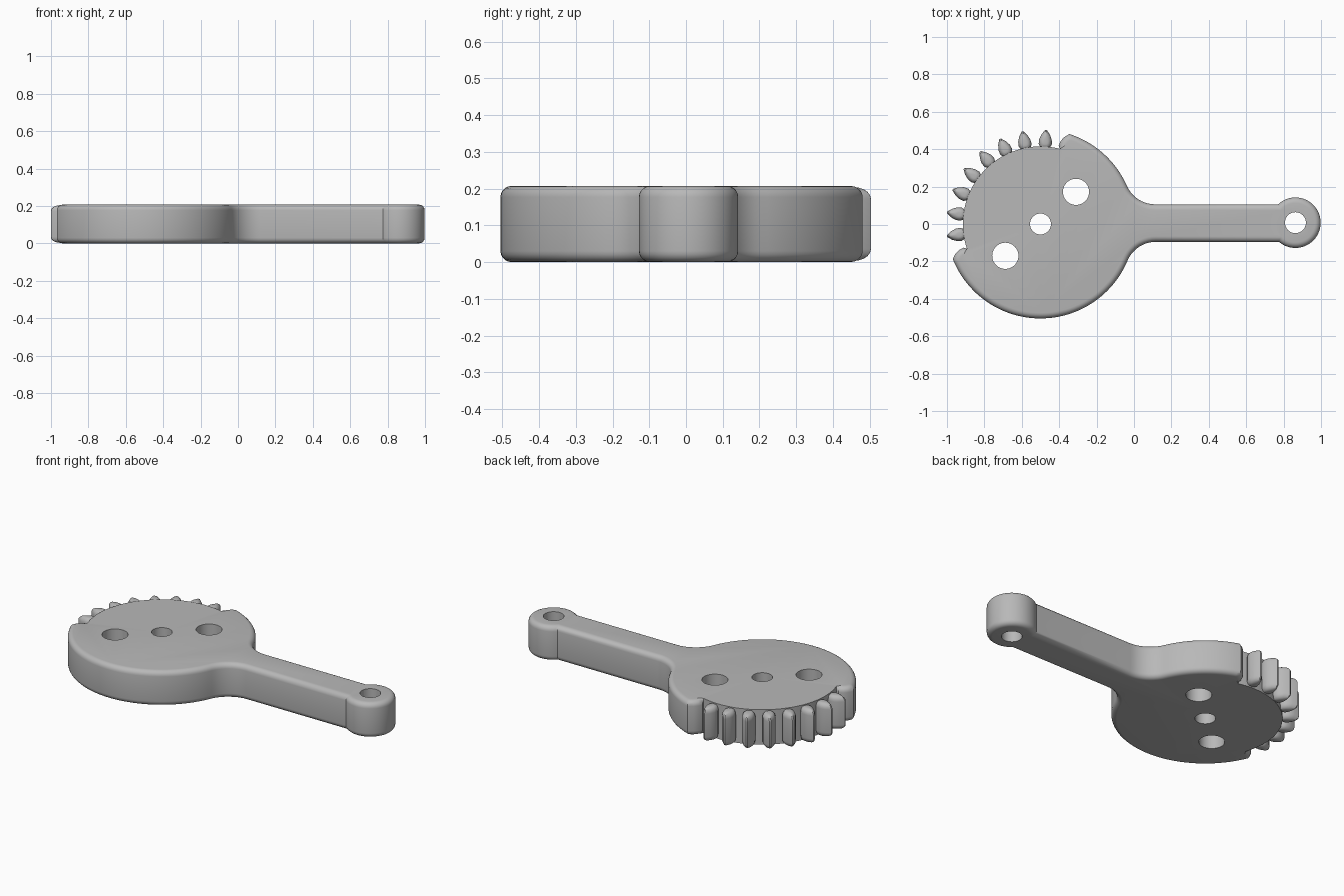
import bpy, bmesh
from math import sin, cos, asin, sqrt, radians, pi

cube = bpy.data.objects.get("Cube")
if cube:
    bpy.data.objects.remove(cube)

CX = -0.5                      # hub centre
R, ROOT = 0.505, 0.415         # plate radius, gear root radius
TOP = 0.207                    # thickness
ROUND = 0.03                   # rim rounding
ARM_Y, ARM_HALF = 0.005, 0.1
FILLET = 0.165
EYE = (0.863, 0.007)
EYE_R = 0.135
MID, PITCH = radians(137), radians(14.4)
# tooth flank: radius, half angle in degrees
FLANK = [(0.405, 3.2), (0.43, 4.7), (0.455, 4.2), (0.48, 2.7), (0.504, 0.5)]

grey = bpy.data.materials.new("plain_grey")
grey.use_nodes = True
COLOUR = (0.48, 0.48, 0.48, 1)
grey.diffuse_color = COLOUR
grey.node_tree.nodes["Principled BSDF"].inputs["Base Color"].default_value = COLOUR


def polar(r, a, c=(CX, 0)):
    return (c[0] + r * cos(a), c[1] + r * sin(a))


def arc(r, a0, a1, n, c=(CX, 0)):
    return [polar(r, a0 + (a1 - a0) * i / n, c) for i in range(n + 1)]


def finish(bm, name):
    bmesh.ops.recalc_face_normals(bm, faces=bm.faces)
    mesh = bpy.data.meshes.new(name)
    bm.to_mesh(mesh)
    bm.free()
    mesh.materials.append(grey)
    ob = bpy.data.objects.new(name, mesh)
    bpy.context.collection.objects.link(ob)
    return ob


def prism(name, pts, z0=0, z1=TOP, rounded=None):
    """Extrude an outline; round the rim edges accepted by the rule."""
    bm = bmesh.new()
    base = bm.faces.new([bm.verts.new((x, y, z0)) for x, y in pts])
    new = bmesh.ops.extrude_face_region(bm, geom=[base], use_keep_orig=True)["geom"]
    bmesh.ops.translate(bm, vec=(0, 0, z1 - z0),
                        verts=[g for g in new if isinstance(g, bmesh.types.BMVert)])
    bmesh.ops.recalc_face_normals(bm, faces=bm.faces)
    if rounded:
        rim = [e for e in bm.edges
               if abs(e.verts[0].co.z - e.verts[1].co.z) < 1e-5 and rounded(e)]
        bmesh.ops.bevel(bm, geom=rim, offset=ROUND, segments=5, profile=0.5,
                        affect='EDGES', clamp_overlap=False)
    return finish(bm, name)


def boolean(target, tool, operation):
    mod = target.modifiers.new("cut", 'BOOLEAN')
    mod.operation, mod.solver, mod.object = operation, 'EXACT', tool
    bpy.context.view_layer.objects.active = target
    bpy.ops.object.modifier_apply(modifier=mod.name)
    bpy.data.objects.remove(tool)


def fillet(side):
    """Concave blend from plate to arm; side is +1 for the back, -1 for the front."""
    y = ARM_HALF + side * ARM_Y + FILLET
    a = asin(y / (R + FILLET))
    c = (CX + sqrt((R + FILLET) ** 2 - y * y), side * y)
    return a, arc(FILLET, side * (a + pi), side * 1.5 * pi, 10, c)


# Plate and arm in one outline
lo, hi = MID + 4.5 * PITCH, MID - 4.5 * PITCH
a_front, blend_front = fillet(-1)
a_back, blend_back = fillet(1)
edge = [(r, radians(h)) for r, h in FLANK[1:-1]]
root_half = radians(FLANK[0][1])
outline = arc(R, lo, 2 * pi - a_front, 48)
outline += blend_front[1:]
outline += [(0.84, ARM_Y - ARM_HALF), (0.84, ARM_Y + ARM_HALF)]
outline += blend_back[::-1]
outline += arc(R, a_back, hi, 20)[1:]
outline += [polar(r, hi + h) for r, h in reversed(edge)]
outline += arc(ROOT, hi + root_half, lo - root_half, 56)
outline += [polar(r, lo - h) for r, h in edge]


def off_root(e):
    return any(abs(((v.co.x - CX) ** 2 + v.co.y ** 2) ** 0.5 - ROOT) > 0.004
               for v in e.verts)


body = prism("gear_arm", outline, rounded=off_root)

# Rounded eye at the end of the arm
eye = prism("arm_eye", arc(EYE_R, 0, 2 * pi, 56, EYE)[:-1], rounded=lambda e: True)
boolean(body, eye, 'UNION')


# Gear teeth: leaf-shaped outlines whose ends taper in a quarter round
def tooth(a):
    pts = [polar(r, a - radians(h)) for r, h in FLANK]
    pts += [polar(r, a + radians(h)) for r, h in reversed(FLANK)]
    c = polar(0.435, a)
    levels = []
    for i in range(6):
        t = i / 5 * pi / 2
        levels.append((1 - 0.7 * (1 - cos(t)), 0.032 * (1 - sin(t)) + 0.003))
    rings = [(s, z) for s, z in reversed(levels)] + [(s, TOP - z) for s, z in levels]
    bm = bmesh.new()
    loops = [[bm.verts.new((c[0] + (x - c[0]) * s, c[1] + (y - c[1]) * s, z))
              for x, y in pts] for s, z in rings]
    n = len(pts)
    for a_, b_ in zip(loops, loops[1:]):
        for i in range(n):
            bm.faces.new((a_[i], a_[(i + 1) % n], b_[(i + 1) % n], b_[i]))
    bm.faces.new(loops[0])
    bm.faces.new(loops[-1])
    return finish(bm, "tooth")


for k in range(8):
    boolean(body, tooth(MID + (k - 3.5) * PITCH), 'UNION')

# Through holes: pivot, two mounting holes, eye
for x, y, r in [(CX, 0, 0.056), (-0.31, 0.172, 0.07), (-0.688, -0.17, 0.07), (*EYE, 0.056)]:
    hole = prism("hole_cutter", arc(r, 0, 2 * pi, 40, (x, y))[:-1], -0.1, TOP + 0.1)
    boolean(body, hole, 'DIFFERENCE')

bpy.ops.object.select_all(action='DESELECT')
body.select_set(True)
bpy.context.view_layer.objects.active = body
bpy.ops.object.shade_smooth_by_angle(angle=radians(35))
